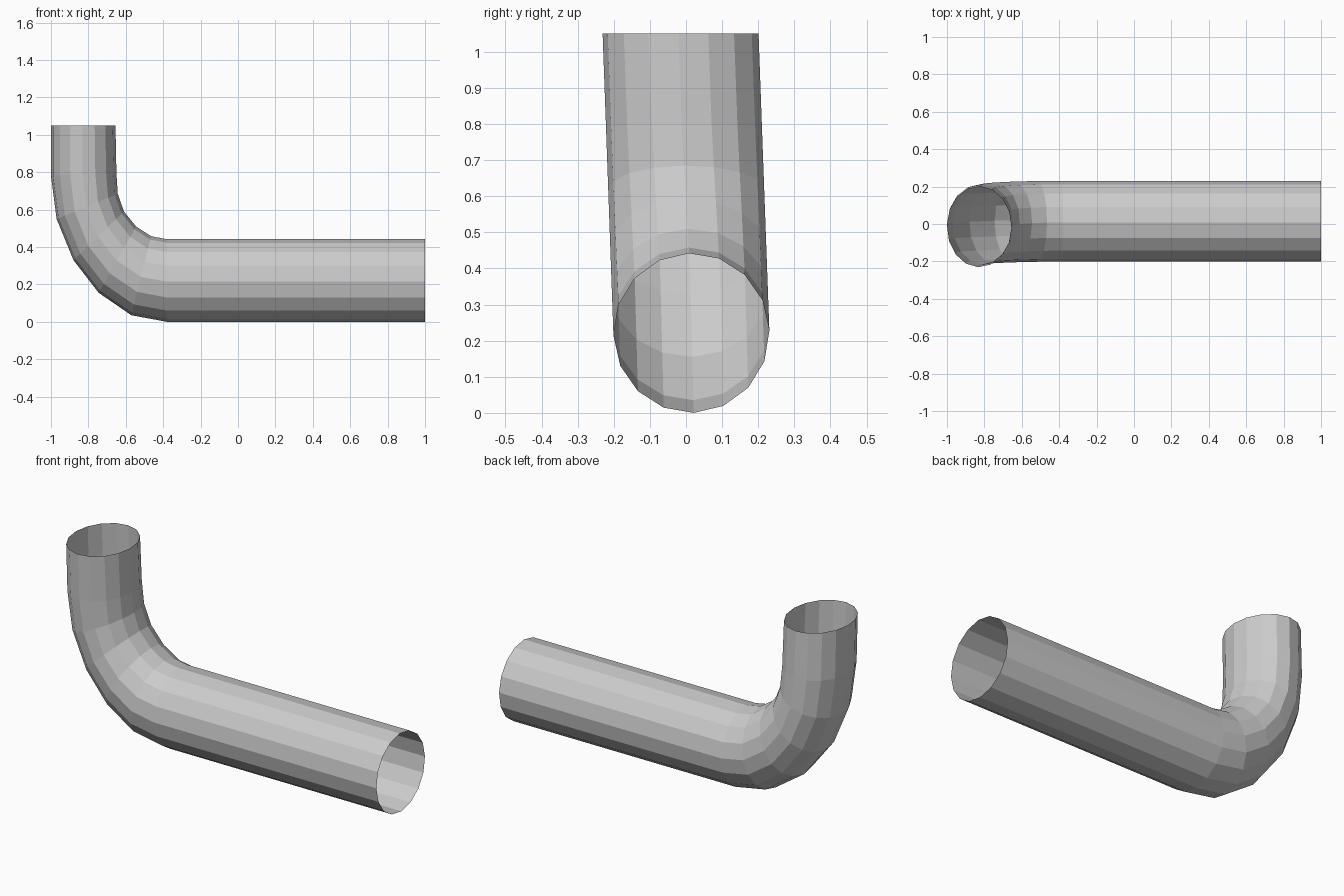
import bpy, bmesh, math
from mathutils import Vector

if "Cube" in bpy.data.objects:
    bpy.data.objects.remove(bpy.data.objects["Cube"])

SIDES = 16
HALF_WIDTH = 0.216

# Outer and inner edge of the bend for each ring, as (x, z)
outer = [(1, 0), (-0.38, 0), (-0.57, 0.035), (-0.745, 0.155), (-0.88, 0.33),
         (-0.97, 0.55), (-1, 0.78), (-1, 1.05)]
inner = [(1, 0.442), (-0.38, 0.442), (-0.465, 0.458), (-0.545, 0.51), (-0.61, 0.59),
         (-0.643, 0.685), (-0.65, 0.80), (-0.655, 1.05)]


def add_ring(bm, out, inn):
    """Elliptical ring spanning the outer and inner edge, drifting slightly in y."""
    out, inn = Vector((out[0], 0, out[1])), Vector((inn[0], 0, inn[1]))
    centre, half = (out + inn) / 2, (out - inn) / 2
    centre.y = 0.015 - 0.03 * (centre.z - 0.22) / 0.83
    ring = []
    for i in range(SIDES):
        a = 2 * math.pi * i / SIDES + 0.03
        ring.append(bm.verts.new(centre + half * math.cos(a)
                                 + Vector((0, HALF_WIDTH * math.sin(a), 0))))
    return ring


# Open-ended elbow pipe
bm = bmesh.new()
rings = [add_ring(bm, o, i) for o, i in zip(outer, inner)]
for r0, r1 in zip(rings, rings[1:]):
    for i in range(SIDES):
        j = (i + 1) % SIDES
        bm.faces.new((r0[i], r0[j], r1[j], r1[i]))
bmesh.ops.recalc_face_normals(bm, faces=bm.faces)
mesh = bpy.data.meshes.new("elbow_pipe")
bm.to_mesh(mesh)
bm.free()
pipe = bpy.data.objects.new("elbow_pipe", mesh)
bpy.context.collection.objects.link(pipe)
